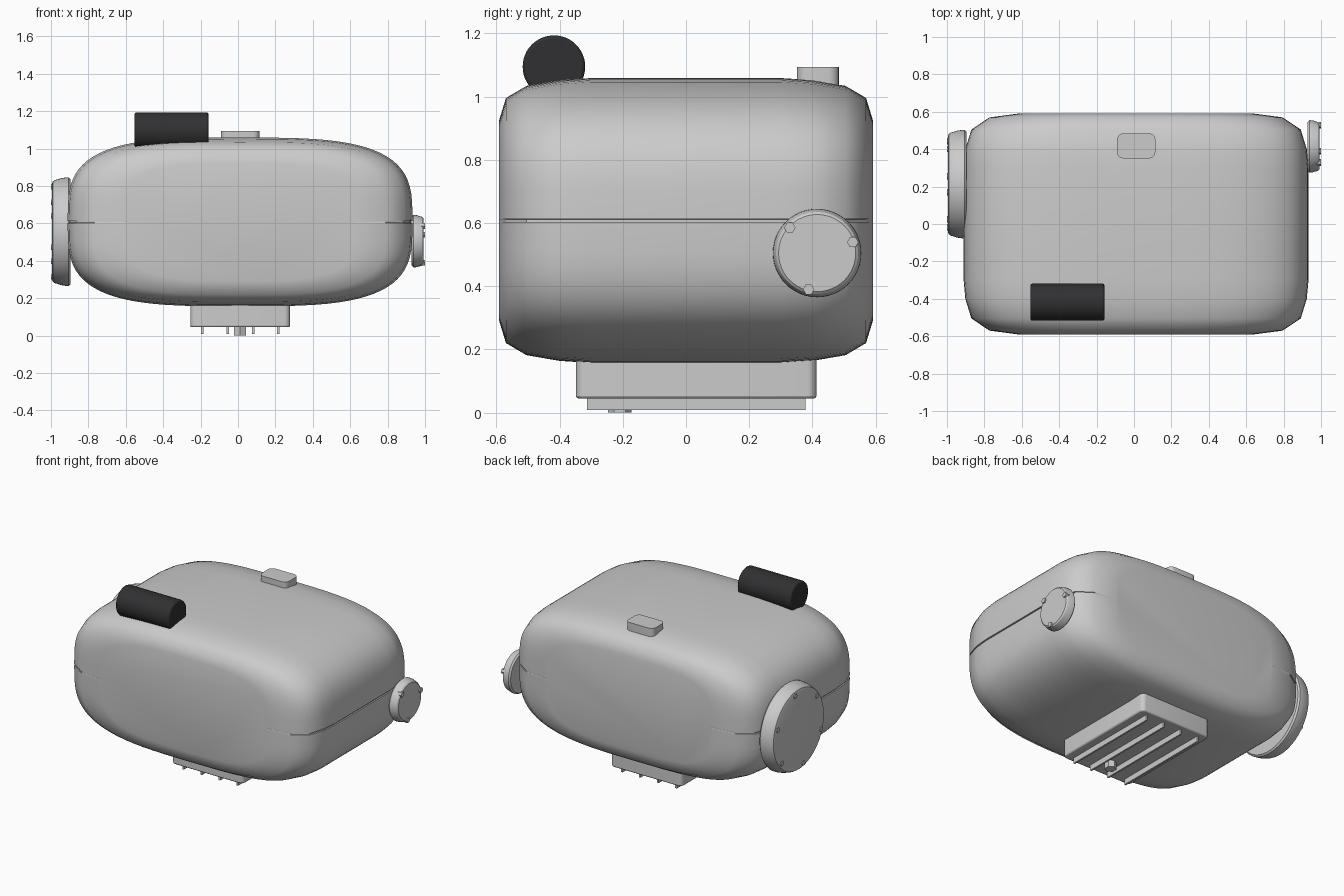
import bpy, bmesh, math
from mathutils import Matrix

if "Cube" in bpy.data.objects:
    bpy.data.objects.remove(bpy.data.objects["Cube"])


def finish(name, bm, angle=40):
    bmesh.ops.recalc_face_normals(bm, faces=bm.faces)
    me = bpy.data.meshes.new(name)
    bm.to_mesh(me)
    bm.free()
    ob = bpy.data.objects.new(name, me)
    bpy.context.collection.objects.link(ob)
    bpy.ops.object.select_all(action='DESELECT')
    ob.select_set(True)
    bpy.context.view_layer.objects.active = ob
    bpy.ops.object.shade_smooth_by_angle(angle=math.radians(angle))
    return ob


def loft(name, rings, angle=40):
    """Skin equal-length closed rings and cap both ends."""
    bm = bmesh.new()
    loops = [[bm.verts.new(p) for p in r] for r in rings]
    n = len(loops[0])
    for a, b in zip(loops, loops[1:]):
        for i in range(n):
            j = (i + 1) % n
            bm.faces.new((a[i], a[j], b[j], b[i]))
    bm.faces.new(loops[0])
    bm.faces.new(loops[-1])
    return finish(name, bm, angle)


def lathe_x(name, y, z, profile, sides=48):
    """Revolve (x, radius) pairs about an axis parallel to x."""
    steps = [2 * math.pi * i / sides for i in range(sides)]
    return loft(name, [[(x, y + r * math.cos(t), z + r * math.sin(t)) for t in steps]
                       for x, r in profile], 25)


def rounded_box(name, x0, x1, y0, y1, z0, z1, corner=0.0):
    bm = bmesh.new()
    m = Matrix.Translation(((x0 + x1) / 2, (y0 + y1) / 2, (z0 + z1) / 2)) @ \
        Matrix.Diagonal((x1 - x0, y1 - y0, z1 - z0, 1))
    bmesh.ops.create_cube(bm, size=1, matrix=m)
    if corner:
        up = [e for e in bm.edges if abs(e.verts[0].co.z - e.verts[1].co.z) > 1e-4]
        bmesh.ops.bevel(bm, geom=up, offset=corner, segments=5, profile=0.5, affect='EDGES')
    return finish(name, bm, 30)


def bevel(ob, width):
    mod = ob.modifiers.new("bevel", 'BEVEL')
    mod.width = width
    mod.segments = 2
    mod.limit_method = 'ANGLE'
    mod.angle_limit = math.radians(40)


# Body: superelliptic sections lofted front to back, with a seam groove on each side
CX, CZ, A, B, N = 0.011, 0.608, 0.922, 0.451, 3.4
HALF = 40


def section(y, sx, sz, groove):
    pts = []
    for side in (1, -1):
        # groove at the widest point, then the half outline to the other side
        for h, d in ((-0.005, 0), (-0.004, groove), (0.004, groove), (0.005, 0)):
            pts.append((CX + side * (A * sx - d), y, CZ + side * h))
        for i in range(1, HALF):
            t = math.pi * i / HALF
            c, s = math.cos(t), math.sin(t)
            pts.append((CX + side * A * sx * math.copysign(abs(c) ** (2 / N), c), y,
                        CZ + side * B * sz * s ** (2 / N)))
    return pts


end = [(0.592, 0.67, 0.70, 0), (0.57, 0.85, 0.86, 0.008), (0.505, 0.955, 0.945, 0.008),
       (0.4, 0.99, 0.985, 0.008), (0.3, 1, 1, 0.008)]
stations = [(-y, a, b, g) for y, a, b, g in end] + end[::-1]
body = loft("body", [section(*s) for s in stations], 60)
for e in body.data.edges:  # crisp seam edges
    if all(v % (HALF + 3) < 4 for v in e.vertices):
        e.use_edge_sharp = True

# Large cover on the left with six bolts
lathe_x("left_cover", 0.213, 0.556,
        [(-0.895, 0.28), (-0.905, 0.29), (-0.918, 0.29), (-0.945, 0.286), (-0.98, 0.275),
         (-0.99, 0.269), (-0.995, 0.255)], 64)
for i in range(6):
    t = math.radians(20 + 60 * i)
    lathe_x("left_cover_bolt", 0.213 + 0.245 * math.cos(t), 0.556 + 0.245 * math.sin(t),
            [(-0.98, 0.017), (-1.0, 0.017)], 6)

# Small cover on the right with three bolts
lathe_x("right_cover", 0.415, 0.505,
        [(0.928, 0.13), (0.938, 0.14), (0.955, 0.139), (0.985, 0.13), (0.992, 0.122)])
for i in range(3):
    t = math.radians(17 + 120 * i)
    lathe_x("right_cover_bolt", 0.415 + 0.118 * math.cos(t), 0.505 + 0.118 * math.sin(t),
            [(0.965, 0.018), (1.0, 0.018)], 6)

# Sump with cooling fins and a drain plug
sump = rounded_box("sump", -0.255, 0.278, -0.348, 0.413, 0.045, 0.22, 0.03)
bevel(sump, 0.008)
for x in (-0.191, -0.055, 0.081, 0.215):
    rounded_box("sump_fin", x - 0.006, x + 0.006, -0.313, 0.379, 0.008, 0.06)
bm = bmesh.new()
bmesh.ops.create_cone(bm, cap_ends=True, segments=6, radius1=0.037, radius2=0.037, depth=0.07,
                      matrix=Matrix.Translation((0.011, -0.21, 0.035)))
finish("drain_plug", bm, 20)

# Breather block on top
rounded_box("breather", -0.091, 0.114, 0.351, 0.484, 1.0, 1.094, 0.033)

# Dark starter cylinder on top
motor = lathe_x("starter_motor", -0.418, 1.095, [(-0.554, 0.099), (-0.158, 0.099)], 48)
bevel(motor, 0.01)
dark = bpy.data.materials.new("dark")
dark.diffuse_color = (0.03, 0.03, 0.032, 1)
dark.use_nodes = True
dark.node_tree.nodes["Principled BSDF"].inputs["Base Color"].default_value = dark.diffuse_color
motor.data.materials.append(dark)
